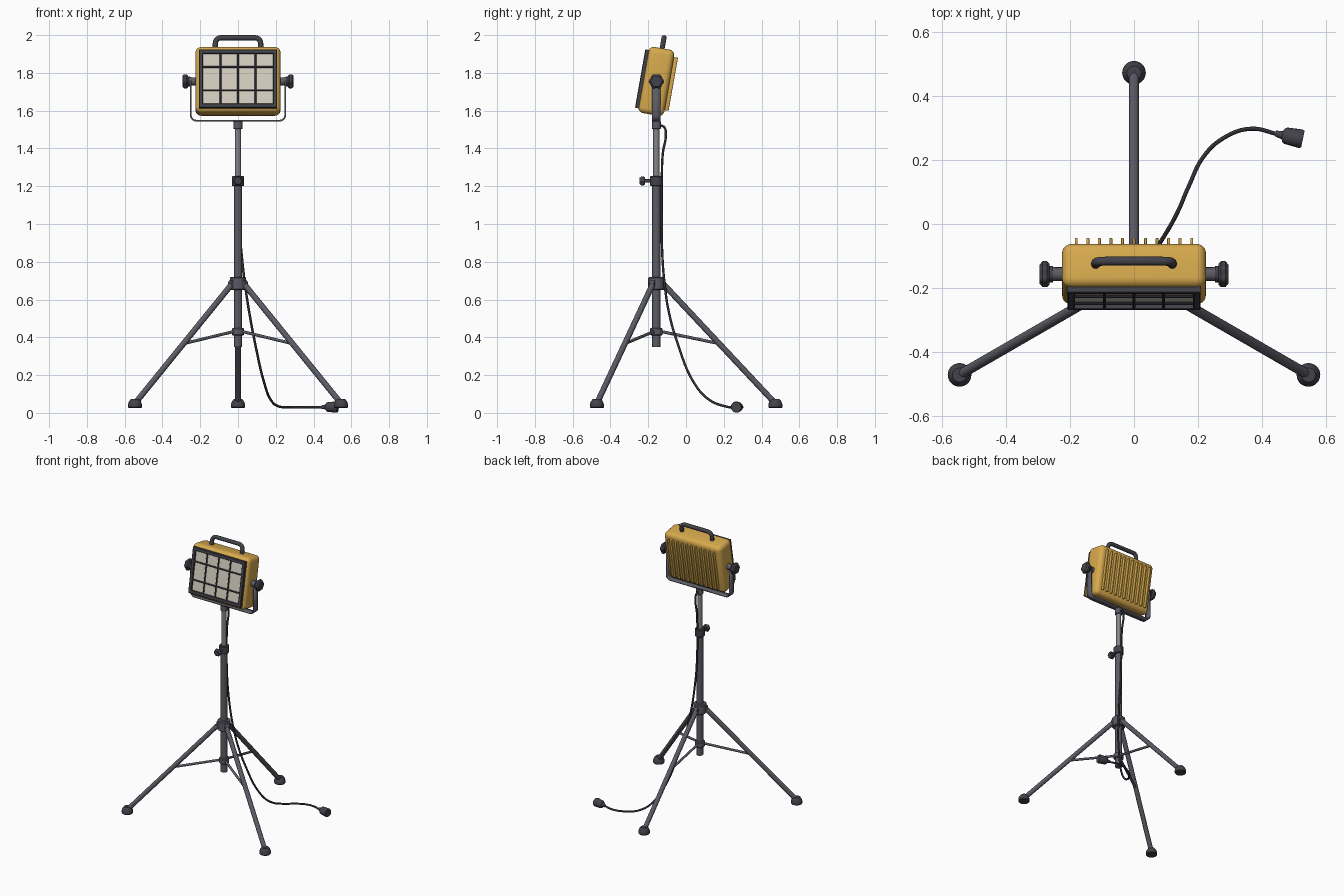
import bpy, bmesh, math
from mathutils import Vector, Matrix

if "Cube" in bpy.data.objects:
    bpy.data.objects.remove(bpy.data.objects["Cube"])

def material(name, rgb):
    m = bpy.data.materials.new(name)
    m.diffuse_color = (*rgb, 1)
    m.use_nodes = True
    m.node_tree.nodes["Principled BSDF"].inputs["Base Color"].default_value = m.diffuse_color
    return m

YELLOW = material("yellow paint", (0.68, 0.40, 0.075))
STEEL = material("grey steel", (0.105, 0.105, 0.13))
BRIGHT = material("light steel", (0.23, 0.23, 0.26))
DARK = material("dark plastic", (0.055, 0.055, 0.07))
CABLE = material("black cable", (0.03, 0.03, 0.036))
GLASS = material("pale glass", (0.66, 0.62, 0.52))

YC = -0.157                                   # pole axis
PIVOT = Vector((0, YC, 1.755))                # lamp tilt axis
HEAD = Matrix.Translation(PIVOT) @ Matrix.Rotation(math.radians(-10), 4, 'X')
I = Matrix.Identity(4)

def smooth(ob, angle=35):
    bpy.ops.object.select_all(action='DESELECT')
    ob.select_set(True)
    bpy.context.view_layer.objects.active = ob
    bpy.ops.object.shade_smooth_by_angle(angle=math.radians(angle))

def finish(name, bm, mat, mtx=I):
    bmesh.ops.recalc_face_normals(bm, faces=bm.faces)
    me = bpy.data.meshes.new(name)
    bm.to_mesh(me)
    bm.free()
    me.materials.append(mat)
    ob = bpy.data.objects.new(name, me)
    bpy.context.collection.objects.link(ob)
    ob.matrix_world = mtx
    smooth(ob)
    return ob

def lathe(name, profile, mat, mtx=I, n=24, lobes=0, depth=0.0):
    """Capped rings of (radius, height) about local z, optionally lobed."""
    bm = bmesh.new()
    rings = []
    for r, z in profile:
        ring = []
        for i in range(n):
            a = 2 * math.pi * i / n
            rr = r * (1 + depth * math.cos(lobes * a))
            ring.append(bm.verts.new((rr * math.cos(a), rr * math.sin(a), z)))
        rings.append(ring)
    for a, b in zip(rings, rings[1:]):
        for i in range(n):
            bm.faces.new((a[i], a[(i + 1) % n], b[(i + 1) % n], b[i]))
    bm.faces.new(rings[0])
    bm.faces.new(rings[-1])
    return finish(name, bm, mat, mtx)

def aim(start, direction):
    d = Vector(direction)
    return Matrix.Translation(start) @ d.to_track_quat('Z', 'Y').to_matrix().to_4x4()

def rod(name, a, b, r, mat, mtx=I, n=16):
    a, b = Vector(a), Vector(b)
    return lathe(name, [(r, 0), (r, (b - a).length)], mat, mtx @ aim(a, b - a), n)

def collar(name, r, z0, z1, mat, c=0.005):
    lathe(name, [(r - c, z0), (r, z0 + c), (r, z1 - c), (r - c, z1)], mat,
          Matrix.Translation((0, YC, 0)), 28)

def box(name, size, loc, bevel, mat, mtx=I, segs=4):
    bm = bmesh.new()
    bmesh.ops.create_cube(bm, size=1)
    bmesh.ops.scale(bm, vec=size, verts=bm.verts)
    bmesh.ops.translate(bm, vec=loc, verts=bm.verts)
    bmesh.ops.bevel(bm, geom=bm.edges[:], offset=bevel, segments=segs,
                    profile=0.5, affect='EDGES')
    return finish(name, bm, mat, mtx)

def u_path(half, leg, base, rad, steps=6):
    """U shape in x,z: legs end at z=leg, crossbar at z=base."""
    s = 1 if leg > base else -1
    right = [(half, leg)]
    for i in range(steps + 1):
        a = math.pi / 2 * i / steps
        right.append((half - rad + rad * math.cos(a), base + s * (rad - rad * math.sin(a))))
    return right + [(-x, z) for x, z in reversed(right)]

def tube(name, pts, r, mat, mtx=I, spline='POLY'):
    cu = bpy.data.curves.new(name, 'CURVE')
    cu.dimensions = '3D'
    cu.bevel_depth, cu.bevel_resolution, cu.use_fill_caps = r, 3, True
    sp = cu.splines.new(spline)
    if spline == 'BEZIER':
        sp.bezier_points.add(len(pts) - 1)
        for p, co in zip(sp.bezier_points, pts):
            p.co = co
            p.handle_left_type = p.handle_right_type = 'AUTO'
        sp.resolution_u = 6
    else:
        sp.points.add(len(pts) - 1)
        for p, co in zip(sp.points, pts):
            p.co = (*co, 1)
    cu.materials.append(mat)
    ob = bpy.data.objects.new(name, cu)
    bpy.context.collection.objects.link(ob)
    ob.matrix_world = mtx
    bpy.ops.object.select_all(action='DESELECT')
    ob.select_set(True)
    bpy.context.view_layer.objects.active = ob
    bpy.ops.object.convert(target='MESH')
    smooth(bpy.context.view_layer.objects.active, 50)

def knob(name, start, direction, r, h, mat):
    lathe(name, [(r * .8, 0), (r, h * .25), (r, h * .7), (r * .75, h)], mat,
          aim(start, direction), 48, 6, 0.07)

# pole and collars
rod("lower_pole", (0, YC, 0.35), (0, YC, 1.22), 0.022, STEEL, n=28)
rod("upper_pole", (0, YC, 1.2), (0, YC, 1.52), 0.0165, BRIGHT, n=24)
collar("leg_hub", 0.043, 0.65, 0.72, STEEL)
collar("brace_collar", 0.033, 0.41, 0.45, STEEL)
collar("height_clamp", 0.033, 1.2, 1.255, DARK)
collar("pole_cap", 0.024, 1.502, 1.545, STEEL, 0.003)
rod("clamp_screw", (0, YC - 0.02, 1.228), (0, -0.222, 1.228), 0.009, DARK)
knob("clamp_knob", (0, -0.217, 1.228), (0, -1, 0), 0.024, 0.028, DARK)

# three legs, braces and feet
for i, deg in enumerate((90, 210, 330)):
    d = Vector((math.cos(math.radians(deg)), math.sin(math.radians(deg)), 0))
    at = lambda r, z: Vector((0, YC, z)) + d * r
    side = Vector((-d.y, d.x, 0)) * 0.016
    rod(f"leg_{i}", at(0.03, 0.69), at(0.625, 0.055), 0.0155, STEEL, n=20)
    rod(f"leg_hinge_{i}", at(0.034, 0.686) - side, at(0.034, 0.686) + side, 0.018, STEEL)
    rod(f"brace_{i}", at(0.02, 0.432), at(0.336, 0.366), 0.008, STEEL, n=12)
    lathe(f"foot_{i}", [(.034, .026), (.037, .03), (.037, .045), (.032, .06), (.022, .073)],
          DARK, Matrix.Translation(at(0.63, 0)), 28)

# yoke strip
bm = bmesh.new()
rows = [[bm.verts.new((x, YC + s * 0.022, z)) for s in (-1, 1)]
        for x, z in u_path(0.25, 1.757, 1.547, 0.03)]
for a, b in zip(rows, rows[1:]):
    bm.faces.new((a[0], a[1], b[1], b[0]))
yoke = finish("yoke", bm, STEEL)
mod = yoke.modifiers.new("thickness", 'SOLIDIFY')
mod.thickness, mod.offset = 0.009, 0

# pivots on both sides
for s, label in ((-1, "left"), (1, "right")):
    out = (s, 0, 0)
    at = lambda x: PIVOT + Vector((s * x, 0, 0))
    rod(f"{label}_yoke_end", at(0.2455), at(0.2545), 0.022, STEEL, n=24)
    rod(f"{label}_pivot_boss", at(0.21), at(0.247), 0.021, STEEL, n=24)
    rod(f"{label}_washer", at(0.254), at(0.267), 0.026, DARK, n=24)
    knob(f"{label}_tilt_knob", at(0.264), out, 0.038, 0.031, DARK)

# lamp housing and cooling fins
box("housing", (0.45, 0.14, 0.355), (0, 0, 0), 0.03, YELLOW, HEAD, 5)
for i in range(11):
    box(f"fin_{i}", (0.009, 0.03, 0.285), ((i - 5) * 0.0361, 0.076, 0), 0.003, YELLOW, HEAD, 2)

# front frame, glass and wire guard
bm = bmesh.new()
loops = []
for hw, hh, y in ((.2075, .157, -.055), (.2075, .157, -.084), (.2045, .154, -.087),
                  (.187, .137, -.087), (.185, .135, -.085), (.185, .135, -.055)):
    loops.append([bm.verts.new((sx * hw, y, sz * hh))
                  for sx, sz in ((-1, -1), (1, -1), (1, 1), (-1, 1))])
for a, b in zip(loops, loops[1:] + loops[:1]):
    for k in range(4):
        bm.faces.new((a[k], a[(k + 1) % 4], b[(k + 1) % 4], b[k]))
finish("front_frame", bm, DARK, HEAD)
box("glass", (0.374, 0.008, 0.274), (0, -0.07, 0), 0.001, GLASS, HEAD, 1)
for i, x in enumerate((-0.0925, 0, 0.0925)):
    rod(f"guard_upright_{i}", (x, -0.081, -0.14), (x, -0.081, 0.14), 0.005, DARK, HEAD, 10)
for i, z in enumerate((-0.062, 0.062)):
    rod(f"guard_bar_{i}", (-0.19, -0.082, z), (0.19, -0.082, z), 0.005, DARK, HEAD, 10)

# carrying handle
tube("handle", [(x, 0, z) for x, z in u_path(0.12, 0.165, 0.2345, 0.03)], 0.014, DARK, HEAD)

# power cable and plug
tube("cable", [(0, -.15, 1.525), (0, -.116, 1.513), (0, -.107, 1.47), (0, -.122, 1.38),
               (0, -.128, 1.25), (.005, -.128, 1.0), (.018, -.126, .85), (.037, -.113, .68),
               (.06, -.09, .53), (.09, -.045, .37), (.14, .045, .155), (.173, .122, .07),
               (.217, .21, .034), (.277, .267, .03), (.365, .298, .03), (.45, .281, .03)],
     0.0065, CABLE, I, 'BEZIER')
lathe("plug", [(.009, 0), (.013, .022), (.022, .027), (.026, .034), (.0295, .08), (.027, .088)],
      DARK, aim((.442, .283, .031), (0.97, -0.2, 0)), 20)
